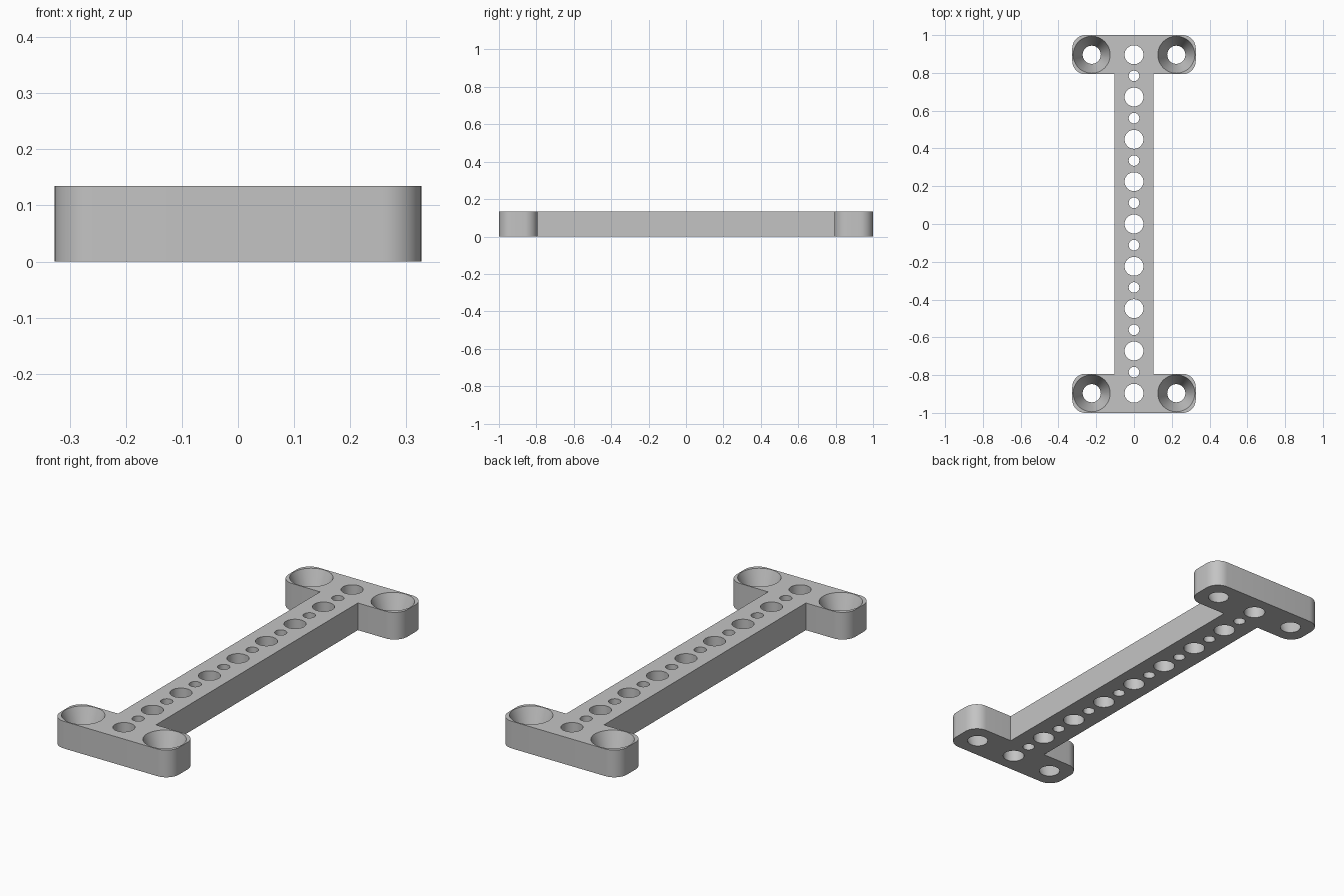
import bpy, bmesh
from math import cos, sin, pi, radians
from mathutils import Matrix

cube = bpy.data.objects.get("Cube")
if cube:
    bpy.data.objects.remove(cube, do_unlink=True)

HEIGHT = 0.135
STEM_X, END_X, END_IN, END_OUT = 0.104, 0.327, 0.793, 1.0
CORNER = 0.07
PITCH = 0.224

grey = bpy.data.materials.new("plain_grey")
grey.use_nodes = True
grey.diffuse_color = (0.55, 0.55, 0.55, 1)
grey.node_tree.nodes["Principled BSDF"].inputs["Base Color"].default_value = (0.55, 0.55, 0.55, 1)


def make_object(name, bm):
    bmesh.ops.recalc_face_normals(bm, faces=bm.faces)
    mesh = bpy.data.meshes.new(name)
    bm.to_mesh(mesh)
    bm.free()
    mesh.materials.append(grey)
    obj = bpy.data.objects.new(name, mesh)
    bpy.context.collection.objects.link(obj)
    return obj


def arc(cx, cy, start, steps=10):
    angles = [start + pi / 2 * i / steps for i in range(steps + 1)]
    return [(cx + CORNER * cos(a), cy + CORNER * sin(a)) for a in angles]


# I-shaped plate: one quarter of the outline, mirrored around
quarter = [(STEM_X, END_IN)]
quarter += arc(END_X - CORNER, END_IN + CORNER, -pi / 2)
quarter += arc(END_X - CORNER, END_OUT - CORNER, 0)
half = quarter + [(-x, y) for x, y in reversed(quarter)]
outline = half + [(-x, -y) for x, y in half]

bm = bmesh.new()
base = bm.faces.new([bm.verts.new((x, y, 0)) for x, y in outline])
top = bmesh.ops.extrude_face_region(bm, geom=[base])
bmesh.ops.translate(bm, vec=(0, 0, HEIGHT),
                    verts=[v for v in top["geom"] if isinstance(v, bmesh.types.BMVert)])
plate = make_object("mounting_plate", bm)

# Hole cutters
bm = bmesh.new()
MARGIN = 0.02


def hole(x, y, r_bottom, r_top):
    # run the taper on past both faces of the plate
    flare = (r_top - r_bottom) * MARGIN / HEIGHT
    bmesh.ops.create_cone(bm, cap_ends=True, segments=48,
                          radius1=r_bottom - flare, radius2=r_top + flare,
                          depth=HEIGHT + 2 * MARGIN,
                          matrix=Matrix.Translation((x, y, HEIGHT / 2)))


for i in range(-8, 9):
    radius = 0.05 if i % 2 == 0 else 0.028
    hole(0, i * PITCH / 2, radius, radius)
for sx in (-1, 1):
    for sy in (-1, 1):
        hole(sx * PITCH, sy * 4 * PITCH, 0.048, 0.098)
cutter = make_object("hole_cutter", bm)
cutter.hide_render = True

# Cut the holes, then drop the cutter
cut = plate.modifiers.new("holes", "BOOLEAN")
cut.operation = "DIFFERENCE"
cut.solver = "EXACT"
cut.object = cutter
bpy.ops.object.select_all(action="DESELECT")
bpy.context.view_layer.objects.active = plate
plate.select_set(True)
bpy.ops.object.modifier_apply(modifier=cut.name)
bpy.data.objects.remove(cutter, do_unlink=True)
bpy.ops.object.shade_smooth_by_angle(angle=radians(30))
